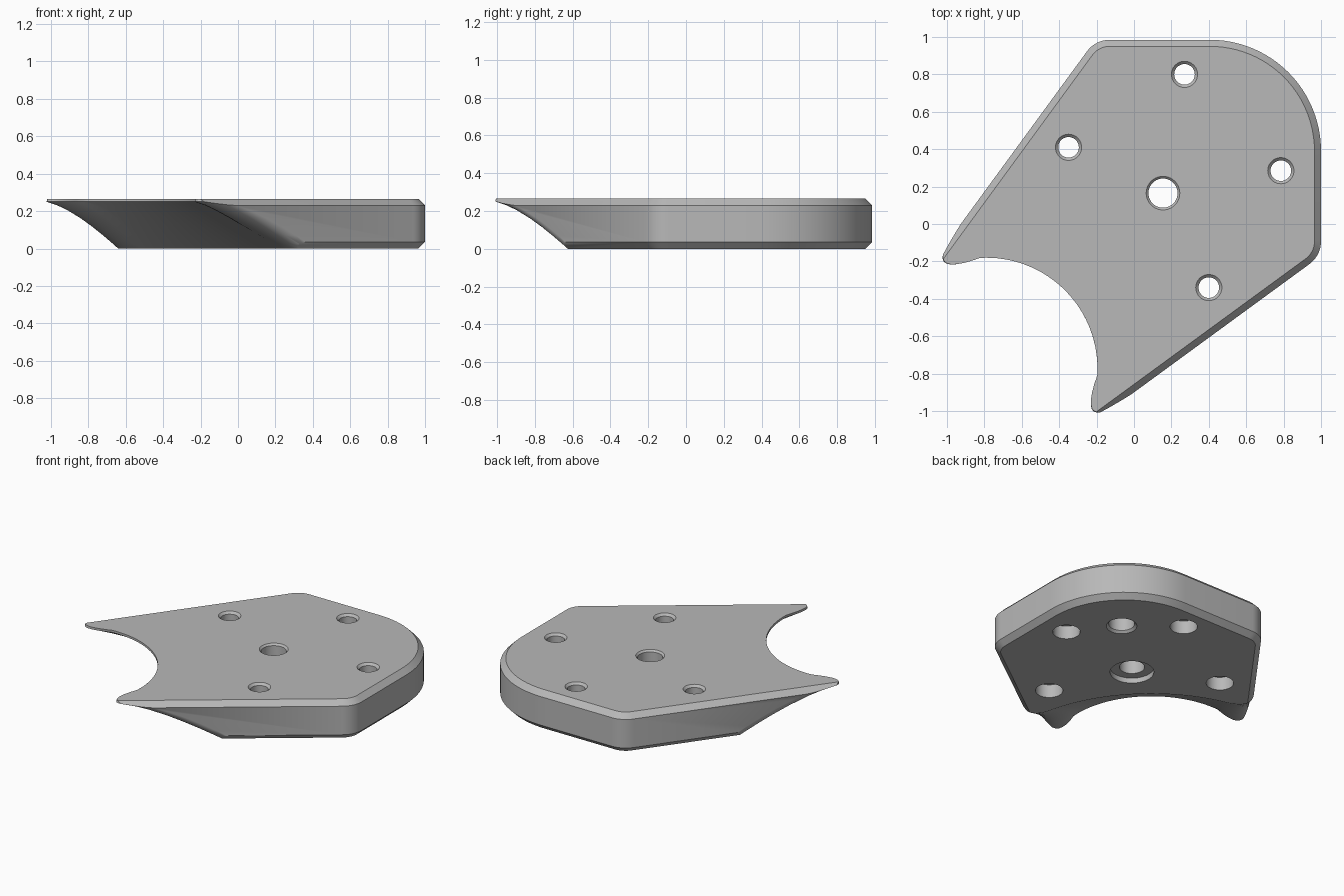
import bpy, bmesh, math
from mathutils import Vector

cube = bpy.data.objects.get("Cube")
if cube:
    bpy.data.objects.remove(cube, do_unlink=True)

HEIGHT, CHAMFER, SKEW = 0.265, 0.035, 0.015
WALL = Vector((-1.028, -0.139))                # point on the slanted wall
ALONG = Vector((0.59, 0.807)).normalized()     # its direction
OUT = Vector((-ALONG.y, ALONG.x))
BITE = Vector((-0.79, -0.775))                 # axis of the conical bite


def mirror(p):
    return Vector((p.y - SKEW, p.x + SKEW))


def loft(name, rings):
    """Solid skinned through equal-sized counterclockwise rings, bottom to top."""
    bm = bmesh.new()
    loops = [[bm.verts.new((p[0], p[1], z)) for p in ring] for z, ring in rings]
    n = len(loops[0])
    for low, high in zip(loops, loops[1:]):
        for i in range(n):
            j = (i + 1) % n
            bm.faces.new((low[i], low[j], high[j], high[i]))
    bm.faces.new(loops[0][::-1])
    bm.faces.new(loops[-1])
    bmesh.ops.recalc_face_normals(bm, faces=bm.faces)
    mesh = bpy.data.meshes.new(name)
    bm.to_mesh(mesh)
    bm.free()
    obj = bpy.data.objects.new(name, mesh)
    bpy.context.collection.objects.link(obj)
    return obj


def outline(inset):
    """Plate outline with rounded corners, offset inward."""
    far = WALL - ALONG * 0.6
    corners = [(far, 0), (mirror(far), 0), (Vector((1, -0.169)), 0.15),
               (Vector((1, 0.985)), 0.595), (Vector((-0.206, 0.985)), 0.15)]
    ring = []
    for i, (p, radius) in enumerate(corners):
        a = (p - corners[i - 1][0]).normalized()
        b = (corners[(i + 1) % len(corners)][0] - p).normalized()
        na, nb = Vector((-a.y, a.x)), Vector((-b.y, b.x))
        miter = (na + nb) / (1 + na.dot(nb))
        if not radius:
            ring.append(p + miter * inset)
            continue
        centre = p + miter * radius
        start = math.atan2(-na.y, -na.x)
        turn = math.acos(max(-1, min(1, a.dot(b))))
        steps = 24 if radius > 0.5 else 8
        for k in range(steps + 1):
            t = start + turn * k / steps
            ring.append(centre + Vector((math.cos(t), math.sin(t))) * (radius - inset))
    return ring


def bitten_section(z):
    """Horizontal section of the bitten blank with softened tips."""
    radius = 0.595 + 1.86 * max(0, 0.25 - z)
    soft = 0.22 + 0.5 * z
    origin = WALL + OUT * 0.002
    rel = origin - BITE
    b = rel.dot(ALONG)
    t = -b + math.sqrt(b * b - rel.length_squared + radius * radius)
    tip = origin + ALONG * t
    angle = math.atan2(tip.y - BITE.y, tip.x - BITE.x) - soft / radius

    def on_arc(a):
        return BITE + Vector((math.cos(a), math.sin(a))) * radius

    start, end = origin + ALONG * (t + soft), on_arc(angle)
    half = [origin + ALONG * 2]
    for k in range(13):
        s = k / 12
        half.append(start * (1 - s) ** 2 + tip * 2 * s * (1 - s) + end * s * s)
    for k in range(1, 17):
        half.append(on_arc(angle + (math.pi / 4 - angle) * k / 16))
    return [Vector((1.5, 1.5))] + half + [mirror(p) for p in half[-2::-1]]


def lathe(name, x, y, profile, sides=40):
    """Turned cutter from (radius, height) pairs."""
    turns = [2 * math.pi * i / sides for i in range(sides)]
    return loft(name, [(z, [(x + r * math.cos(t), y + r * math.sin(t)) for t in turns])
                       for r, z in profile])


def combine(obj, cutter, operation):
    cutter.hide_render = True
    mod = obj.modifiers.new(cutter.name, 'BOOLEAN')
    mod.object, mod.operation, mod.solver = cutter, operation, 'EXACT'
    bpy.context.view_layer.objects.active = obj
    bpy.ops.object.modifier_apply(modifier=mod.name)
    bpy.data.objects.remove(cutter, do_unlink=True)


# Chamfered plate
plate = loft("mounting_plate", [(0, outline(CHAMFER)), (CHAMFER, outline(0)),
                                (HEIGHT - CHAMFER, outline(0)), (HEIGHT, outline(CHAMFER))])

# Conical bite with rounded tips
levels = [-0.02, 0.025, 0.07, 0.115, 0.16, 0.205, 0.23, 0.25, 0.29]
combine(plate, loft("bite_blank", [(z, bitten_section(z)) for z in levels]), 'INTERSECT')

# Screw holes: countersunk above, counterbored below
for x, y in [(0.27, 0.80), (-0.35, 0.41), (0.785, 0.285), (0.40, -0.34)]:
    combine(plate, lathe("screw_hole", x, y, [
        (0.085, -0.02), (0.085, 0.09), (0.055, 0.09), (0.055, HEIGHT - 0.015),
        (0.07, HEIGHT), (0.07, 0.3)]), 'DIFFERENCE')

# Centre hole with a shallow recess below
combine(plate, lathe("centre_hole", 0.155, 0.165, [
    (0.136, -0.02), (0.136, 0.035), (0.078, 0.035), (0.078, HEIGHT - 0.012),
    (0.09, HEIGHT), (0.09, 0.3)]), 'DIFFERENCE')

# Blind hole in the underside
combine(plate, lathe("blind_hole", 0.57, 0.56, [
    (0.095, -0.02), (0.095, 0), (0.08, 0.015), (0.08, 0.15)]), 'DIFFERENCE')

# Grey finish
grey = bpy.data.materials.new("plain_grey")
grey.use_nodes = True
grey.diffuse_color = (0.48, 0.48, 0.48, 1)
grey.node_tree.nodes["Principled BSDF"].inputs["Base Color"].default_value = (0.48, 0.48, 0.48, 1)
plate.data.materials.clear()
plate.data.materials.append(grey)
for face in plate.data.polygons:
    face.material_index = 0

bpy.ops.object.select_all(action='DESELECT')
plate.select_set(True)
bpy.context.view_layer.objects.active = plate
bpy.ops.object.shade_smooth_by_angle(angle=math.radians(28))
